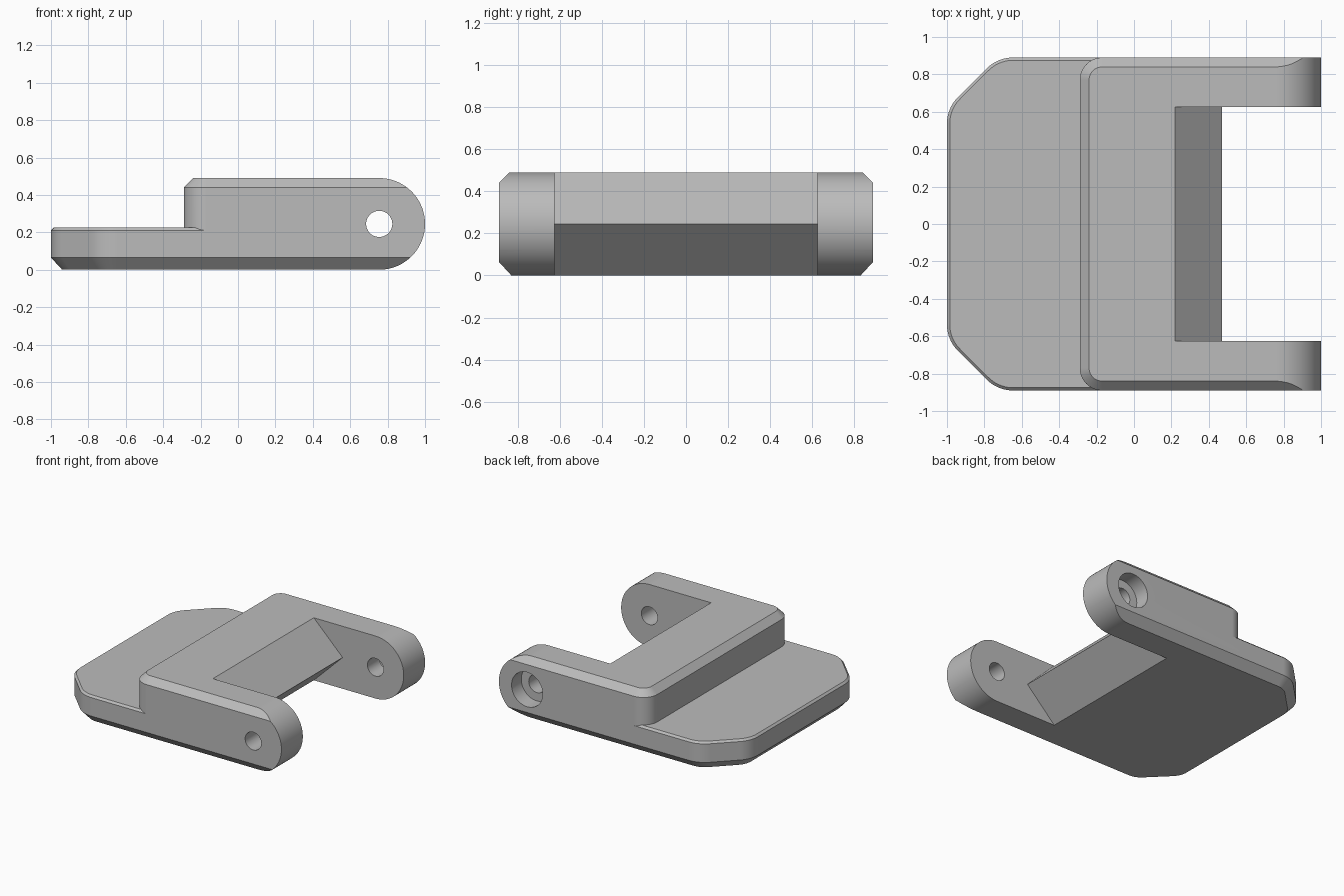
import bpy, bmesh
from math import radians, sin, cos
from mathutils import Vector, Matrix

cube = bpy.data.objects.get("Cube")
if cube:
    bpy.data.objects.remove(cube, do_unlink=True)

HALF_WIDTH = 0.89
HEIGHT = 0.49
ARM_X, ARM_R = 0.755, 0.245     # pivot position and arm end radius

grey = bpy.data.materials.new("plain grey")
grey.use_nodes = True
grey.diffuse_color = (0.5, 0.5, 0.5, 1)
grey.node_tree.nodes["Principled BSDF"].inputs["Base Color"].default_value = (0.5, 0.5, 0.5, 1)


def finish(bm, name):
    bmesh.ops.recalc_face_normals(bm, faces=bm.faces)
    mesh = bpy.data.meshes.new(name)
    bm.to_mesh(mesh)
    bm.free()
    mesh.materials.append(grey)
    obj = bpy.data.objects.new(name, mesh)
    bpy.context.collection.objects.link(obj)
    return obj


def stack(name, rings):
    """Closed solid through rings of equal length."""
    bm = bmesh.new()
    loops = [[bm.verts.new(p) for p in ring] for ring in rings]
    n = len(loops[0])
    for low, high in zip(loops, loops[1:]):
        for i in range(n):
            j = (i + 1) % n
            bm.faces.new((low[i], low[j], high[j], high[i]))
    bm.faces.new(loops[0])
    bm.faces.new(loops[-1])
    return finish(bm, name)


def slab(name, radius, arcs, levels, steps=10):
    """Plate with rounded corners; each level is (height, inset)."""
    rings = []
    for z, inset in levels:
        half = []
        for x, y, start, end in arcs:
            count = steps if start != end else 0
            for k in range(count + 1):
                a = radians(start + (end - start) * k / max(count, 1))
                half.append(Vector((x + (radius - inset) * cos(a),
                                    y + (radius - inset) * sin(a), z)))
        mirrored = [Vector((p.x, -p.y, p.z)) for p in reversed(half)]
        rings.append(half + mirrored)
    return stack(name, rings)


def side_prism(name, profile, half_y):
    return stack(name, [[(x, y, z) for x, z in profile] for y in (-half_y, half_y)])


def pin(name, radius, y0, y1):
    bm = bmesh.new()
    bmesh.ops.create_cone(bm, cap_ends=True, segments=48, radius1=radius,
                          radius2=radius, depth=y1 - y0)
    turn = Matrix.Rotation(radians(90), 4, 'X')
    bm.transform(Matrix.Translation((ARM_X, (y0 + y1) / 2, ARM_R)) @ turn)
    return finish(bm, name)


def combine(target, tool, operation):
    mod = target.modifiers.new(operation.title(), 'BOOLEAN')
    mod.operation, mod.solver, mod.object = operation, 'EXACT', tool
    bpy.context.view_layer.objects.active = target
    bpy.ops.object.modifier_apply(modifier=mod.name)
    bpy.data.objects.remove(tool, do_unlink=True)


# Thin base plate with clipped corners
r = 0.2
bracket = slab("hinge_bracket", r,
               [(-0.8, 0.537, 180, 135), (-0.647, HALF_WIDTH - r, 135, 90),
                (1.2, HALF_WIDTH - r, 90, 90)],
               [(0, 0.06), (0.065, 0), (0.21, 0), (0.225, 0.015)])

# Raised body that carries the two arms
r = 0.12
body = slab("raised_body", r,
            [(-0.17, HALF_WIDTH - r, 180, 90), (1.2, HALF_WIDTH - r, 90, 90)],
            [(0.12, 0), (0.44, 0), (HEIGHT, 0.05)])
combine(bracket, body, 'UNION')

# Round the arm ends
arc = [(ARM_X + ARM_R * cos(radians(a)), ARM_R + ARM_R * sin(radians(a)))
       for a in range(-90, 91, 5)]
outside = [(ARM_X, 0.6), (1.4, 0.6), (1.4, -0.1), (ARM_X, -0.1)]
combine(bracket, side_prism("end_cutter", arc + outside, 1.2), 'DIFFERENCE')

# Gap between the arms, with a wedge-shaped inner wall
gap = [(0.47, ARM_R), (0.12, 0.588), (1.5, 0.588), (1.5, -0.098), (0.12, -0.098)]
combine(bracket, side_prism("gap_cutter", gap, 0.625), 'DIFFERENCE')

# Pivot hole and the counterbore on the rear arm
combine(bracket, pin("pivot_cutter", 0.07, -1.1, 1.1), 'DIFFERENCE')
combine(bracket, pin("counterbore_cutter", 0.135, HALF_WIDTH - 0.12, 1.1), 'DIFFERENCE')

# Smooth curves, crisp edges
bpy.ops.object.select_all(action='DESELECT')
bracket.select_set(True)
bpy.context.view_layer.objects.active = bracket
bpy.ops.object.shade_smooth_by_angle(angle=radians(25))
weighted = bracket.modifiers.new("Weighted normals", 'WEIGHTED_NORMAL')
weighted.keep_sharp = True
